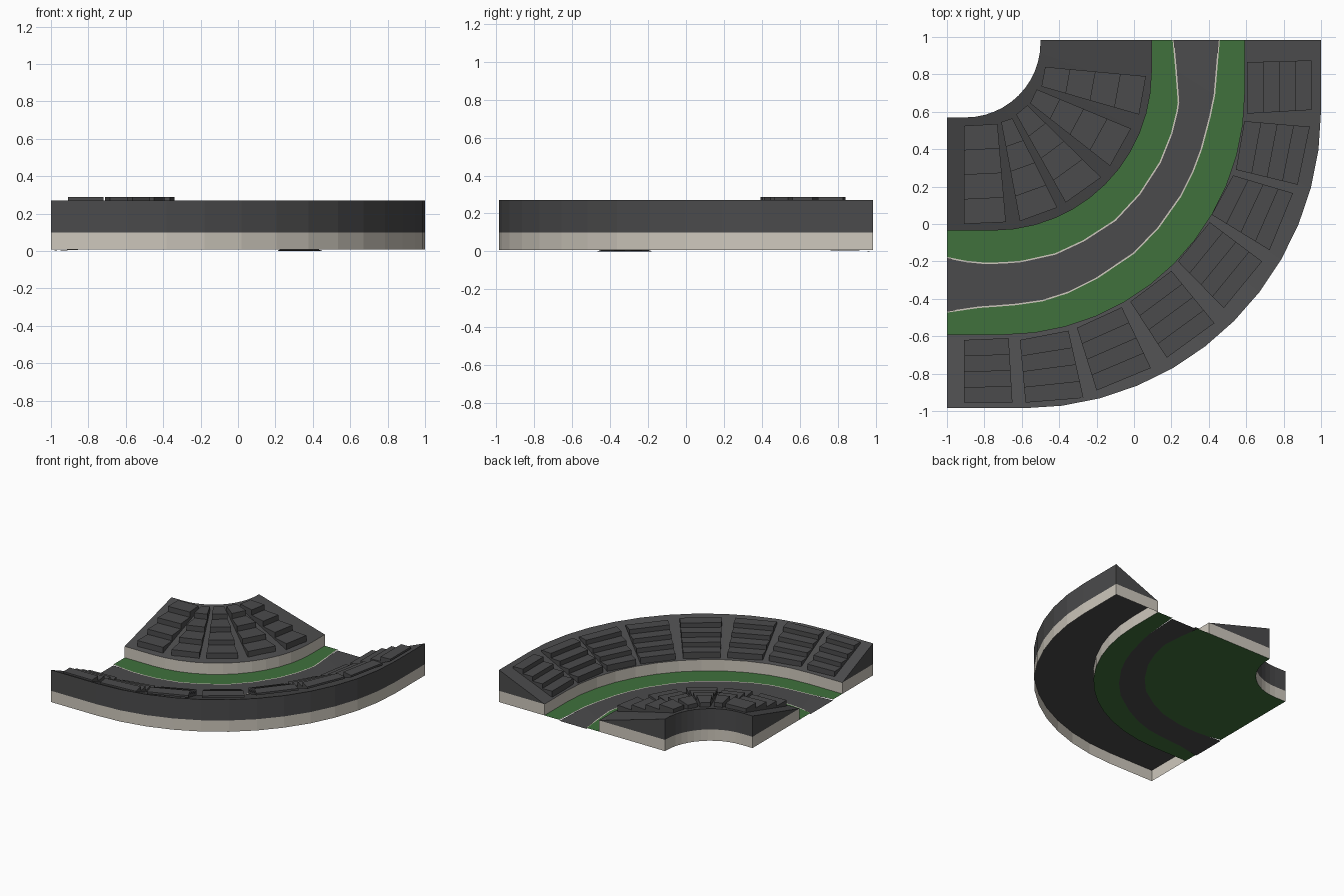
import bpy, bmesh, math

if "Cube" in bpy.data.objects:
    bpy.data.objects.remove(bpy.data.objects["Cube"])

Y = 0.985          # half depth of the model
Z0, ZW, ZT = 0.008, 0.10, 0.27


def material(name, rgb):
    m = bpy.data.materials.new(name)
    m.diffuse_color = (*rgb, 1)
    m.use_nodes = True
    m.node_tree.nodes["Principled BSDF"].inputs["Base Color"].default_value = m.diffuse_color
    return m


DARK = material("dark_grey", (0.07, 0.07, 0.072))
PALE = material("pale_concrete", (0.62, 0.58, 0.51))
GREEN = material("grass", (0.05, 0.165, 0.045))


def make(name, verts, faces, mat, sheet=False):
    bm = bmesh.new()
    vs = [bm.verts.new(v) for v in verts]
    for f in faces:
        bm.faces.new([vs[i] for i in f])
    if sheet:
        bm.normal_update()
        for f in bm.faces:
            if f.normal.z < 0:
                f.normal_flip()
    else:
        bmesh.ops.recalc_face_normals(bm, faces=bm.faces[:])
    me = bpy.data.meshes.new(name)
    bm.to_mesh(me)
    bm.free()
    me.materials.append(mat)
    ob = bpy.data.objects.new(name, me)
    bpy.context.collection.objects.link(ob)
    return ob


def bend(cx, cy, r, n=12):
    """Straight, quarter turn, straight: n + 3 points."""
    arc = [(cx + r * math.sin(a), cy - r * math.cos(a))
           for a in (math.pi / 2 * i / n for i in range(n + 1))]
    return [(-1, cy - r)] + arc + [(cx + r, Y)]


def sheet(name, a, b, mat, z, end_z=None):
    n = len(a)
    h = [z] * n
    if end_z is not None:
        h[0] = h[-1] = end_z
    verts = [(*p, h[i]) for c in (a, b) for i, p in enumerate(c)]
    make(name, verts, [(i, i + 1, n + i + 1, n + i) for i in range(n - 1)], mat, True)


def offset(curve, d):
    out = []
    for i, (x, y) in enumerate(curve):
        p, q = curve[max(i - 1, 0)], curve[min(i + 1, len(curve) - 1)]
        tx, ty = q[0] - p[0], q[1] - p[1]
        k = d / math.hypot(tx, ty)
        out.append((x + ty * k, y - tx * k))
    return out


def stand(name, low, high):
    """Pale wall ring, open below, carrying a dark wedge rising from low to high."""
    loop = low + high[::-1]
    n = len(loop)
    make(name + "_wall", [(*p, z) for z in (Z0, ZW) for p in loop],
         [(i, (i + 1) % n, n + (i + 1) % n, n + i) for i in range(n)], PALE)
    verts = []
    for a, b in zip(low, high):
        verts += [(*a, ZW), (*b, ZW), (*b, ZT)]
    m = len(low)
    faces = [(3*i + j, 3*i + (j + 1) % 3, 3*i + 3 + (j + 1) % 3, 3*i + 3 + j)
             for i in range(m - 1) for j in range(3)]
    make(name + "_slope", verts, faces + [(0, 1, 2), (3*m - 3, 3*m - 2, 3*m - 1)], DARK)


def terraces(name, quads, top, drop, z_low, z_high, rows=4):
    """Quads are (low left, low right, high right, high left) corners."""
    verts, faces = [], []
    for q in quads:
        a, b, c, d = [q[i:i + 2] for i in (0, 2, 4, 6)]
        mix = lambda p, r, t: (p[0] + (r[0] - p[0]) * t, p[1] + (r[1] - p[1]) * t)
        for k in range(rows):
            t0, t1 = k / rows, (k + 1) / rows
            ring = [(mix(a, d, t0), t0), (mix(b, c, t0), t0),
                    (mix(b, c, t1), t1), (mix(a, d, t1), t1)]
            s = len(verts)
            verts += [(*p, z_low + (z_high - z_low) * t - 0.004) for p, t in ring]
            verts += [(*p, top - drop * (rows - 1 - k)) for p, t in ring]
            faces += [[s + i for i in f] for f in
                      ((0, 1, 2, 3), (4, 5, 6, 7), (0, 1, 5, 4),
                       (1, 2, 6, 5), (2, 3, 7, 6), (3, 0, 4, 7))]
    make(name, verts, faces, DARK)


# Plan curves
inner_back = bend(-0.9, 0.97, 0.4)
inner_front = bend(-0.75, 0.81, 0.845)
outer_front = bend(-0.7, 0.7, 1.29)
outer_back = bend(-0.59, 0.605, 1.59)
line_in = [(-1, -.18), (-.9, -.2), (-.8, -.21), (-.7, -.208), (-.6, -.2),
           (-.42, -.16), (-.27, -.09), (-.1, .02), (.03, .16), (.14, .33),
           (.2, .48), (.23, .6), (.238, .65), (.225, .82), (.21, Y)]
line_out = [(-1, -.47), (-.83, -.445), (-.73, -.438), (-.63, -.43), (-.49, -.41),
            (-.35, -.365), (-.2, -.29), (0, -.155), (.13, -.02), (.25, .15),
            (.315, .28), (.36, .4), (.405, .57), (.43, .69), (.455, Y)]

# Ground: grass, road and edge lines
sheet("inner_grass", inner_back, line_in, GREEN, Z0)
sheet("outer_grass", line_out, outer_front, GREEN, Z0)
sheet("road", line_in, line_out, DARK, Z0, 0)
for nm, c in (("inner_edge_line", line_in), ("outer_edge_line", line_out)):
    a, b = offset(c, -0.004), offset(c, 0.004)
    for p in (a, b):
        p[0], p[-1] = (-1, p[0][1]), (p[-1][0], Y)
    sheet(nm, a, b, PALE, Z0 + 0.002)

# Stands either side of the road
stand("inner_stand", inner_front, inner_back)
stand("outer_stand", outer_front, outer_back)

# Seating blocks
terraces("inner_terraces", [
    (-.91, 0, -.685, .01, -.73, .535, -.91, .525),
    (-.61, .015, -.41, .088, -.65, .565, -.71, .545),
    (-.365, .115, -.176, .249, -.57, .635, -.63, .585),
    (-.128, .31, -.016, .51, -.52, .72, -.555, .645),
    (.027, .585, .064, .79, -.475, .84, -.495, .735)],
    0.288, 0.043, 0.108, 0.257)
terraces("outer_terraces", [
    (-.91, -.62, -.67, -.61, -.65, -.955, -.91, -.955),
    (-.61, -.62, -.35, -.57, -.27, -.93, -.58, -.955),
    (-.305, -.555, -.065, -.445, .09, -.77, -.2, -.89),
    (-.02, -.415, .2, -.25, .43, -.53, .175, -.715),
    (.235, -.2, .405, .01, .685, -.2, .48, -.45),
    (.415, .05, .53, .26, .85, .165, .725, -.14),
    (.545, .29, .59, .55, .94, .52, .875, .21),
    (.605, .59, .605, .865, .95, .875, .95, .61)],
    0.27, 0.038, 0.11, 0.258)
